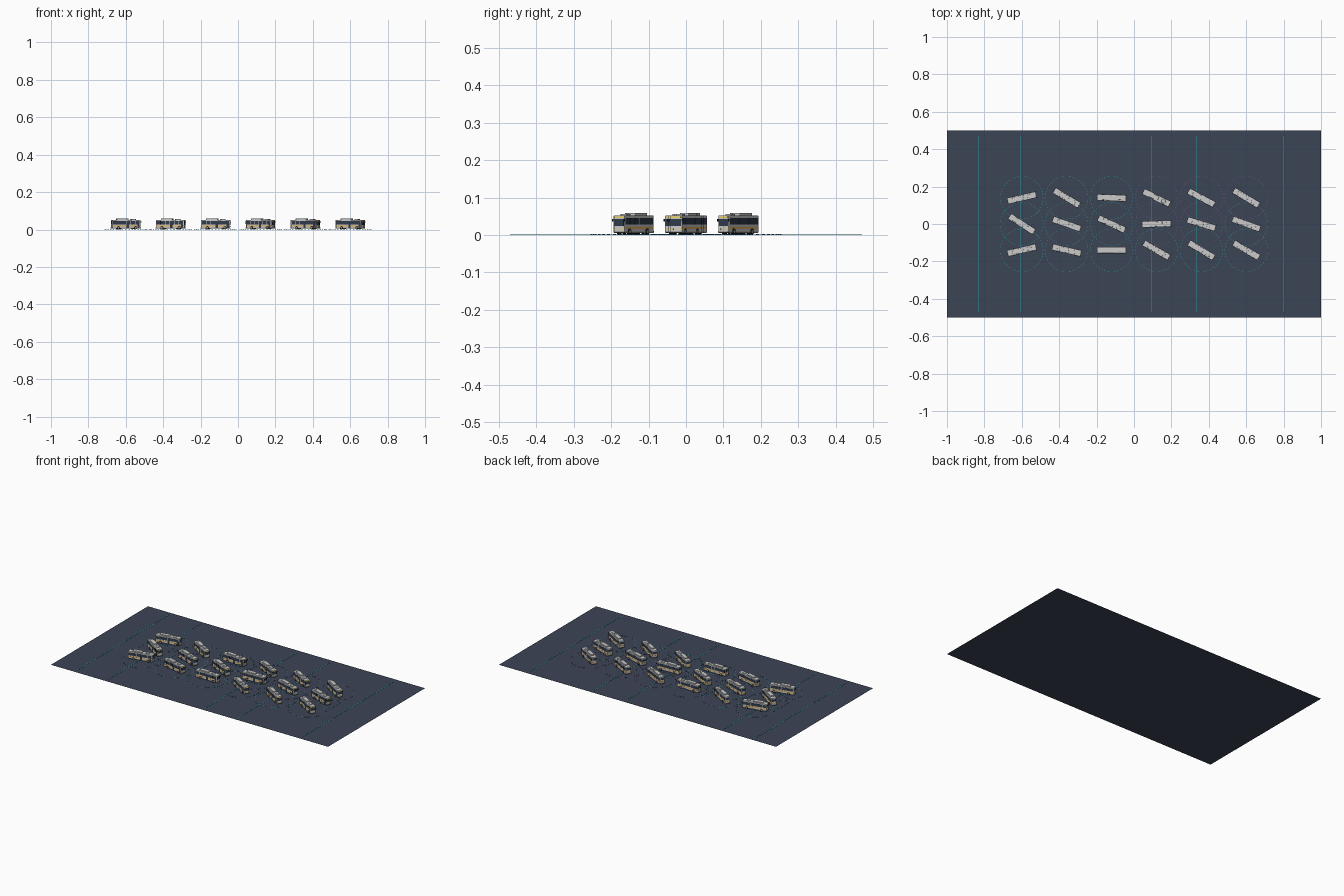
import bpy, bmesh, math
from mathutils import Matrix, Vector

if "Cube" in bpy.data.objects:
    bpy.data.objects.remove(bpy.data.objects["Cube"])


def material(name, rgb):
    m = bpy.data.materials.new(name)
    m.diffuse_color = (*rgb, 1)
    m.use_nodes = True
    m.node_tree.nodes["Principled BSDF"].inputs["Base Color"].default_value = m.diffuse_color
    return m


WHITE = material("white_paint", (0.75, 0.75, 0.73))
GREY = material("grey_trim", (0.35, 0.36, 0.37))
GLASS = material("dark_glass", (0.03, 0.045, 0.07))
AMBER = material("amber_stripe", (0.85, 0.42, 0.05))
YELLOW = material("yellow_sign", (0.9, 0.65, 0.08))
BLACK = material("tyre_black", (0.015, 0.015, 0.018))
SLATE = material("slate_floor", (0.045, 0.058, 0.09))
TEAL = material("teal_mark", (0.02, 0.35, 0.38))
PURPLE = material("purple_mark", (0.22, 0.08, 0.3))


def add_box(bm, x, y, z, sx, sy, sz):
    mat = Matrix.Translation((x, y, z)) @ Matrix.Diagonal((sx, sy, sz, 1))
    return bmesh.ops.create_cube(bm, size=1, matrix=mat)["verts"]


def finish(bm, name, mat):
    me = bpy.data.meshes.new(name)
    bm.to_mesh(me)
    bm.free()
    me.materials.append(mat)
    return me


def boxes(name, mat, items, bevel=0):
    bm = bmesh.new()
    for it in items:
        add_box(bm, *it)
    if bevel:
        bmesh.ops.bevel(bm, geom=bm.edges[:], offset=bevel, segments=2,
                        profile=0.5, affect='EDGES')
    return finish(bm, name, mat)


def wheels(name, mat, radius, width, out):
    bm = bmesh.new()
    for x in (-0.044, 0.05):
        for s in (-1, 1):
            m = (Matrix.Translation((x, s * out, 0.0095))
                 @ Matrix.Rotation(math.pi / 2, 4, 'X'))
            bmesh.ops.create_cone(bm, cap_ends=True, segments=16, radius1=radius,
                                  radius2=radius, depth=width, matrix=m)
    return finish(bm, name, mat)


def place(name, mesh, matrix):
    ob = bpy.data.objects.new(name, mesh)
    ob.matrix_world = matrix
    bpy.context.collection.objects.link(ob)


L, W = 0.155, 0.033
SIDES = (-1, 1)
side = W / 2

# One bus, front toward +x; its part meshes are shared by all copies
parts = [
    boxes("bus_body", WHITE, [(0, 0, 0.0295, L, W, 0.045)], 0.0014),
    boxes("bus_skirt", GREY, [(0, s * side, 0.008, L - 0.006, 0.001, 0.004) for s in SIDES]
          + [(e * L / 2, 0, 0.0085, 0.003, W - 0.002, 0.004) for e in SIDES]),
    boxes("bus_side_windows", GLASS,
          [(-0.062 + i * 0.0245, s * side, 0.0365, 0.023, 0.0012, 0.018)
           for i in range(6) for s in SIDES]),
    boxes("bus_stripe", AMBER,
          [(0, s * side, 0.0195, L - 0.006, 0.0012, 0.005) for s in SIDES]
          + [(-L / 2, 0, 0.0195, 0.0012, W - 0.004, 0.005)]),
    boxes("bus_windshield", GLASS, [(L / 2, 0, 0.034, 0.0014, W - 0.004, 0.019),
                                    (-L / 2, 0, 0.0375, 0.0014, W - 0.008, 0.014)]),
    boxes("bus_destination_sign", YELLOW, [(L / 2, 0, 0.0475, 0.0016, W - 0.006, 0.005)]),
    boxes("bus_lamps", YELLOW,
          [(L / 2, s * 0.011, 0.0155, 0.0016, 0.006, 0.004) for s in SIDES]),
    boxes("bus_doors", GLASS, [(x, -side, 0.019, 0.013, 0.0014, 0.022)
                               for x in (0.066, 0.006)]),
    boxes("bus_roof_unit", WHITE, [(-0.02, 0, 0.055, 0.062, 0.024, 0.008),
                                   (0.042, 0, 0.0535, 0.022, 0.018, 0.005)], 0.001),
    boxes("bus_mirrors", BLACK, [(L / 2 + 0.002, s * (side + 0.001), 0.04, 0.003, 0.002, 0.007)
                                 for s in SIDES]),
    wheels("bus_tyres", BLACK, 0.0085, 0.005, side - 0.0015),
    wheels("bus_hubs", GREY, 0.0045, 0.0012, side + 0.0011),
]


# Dashed turning ring drawn around each bus
def ring(name, mat, radius=0.114, dashes=40):
    bm = bmesh.new()
    for i in range(dashes):
        vs = add_box(bm, radius, 0, 0.0017, 0.002, 0.008, 0.001)
        bmesh.ops.rotate(bm, verts=vs, cent=(0, 0, 0),
                         matrix=Matrix.Rotation(i * math.tau / dashes, 3, 'Z'))
    return finish(bm, name, mat)


rings = {False: ring("teal_ring", TEAL), True: ring("purple_ring", PURPLE)}

# Fleet: headings in degrees, rows from back (+y) to front (-y)
headings = [[13, -31, -2, -26, -28, -31],
            [-33, -19, -25, 2, -17, -20],
            [13, -13, 0, -30, -31, -30]]
purple = {(0, 4), (0, 5), (0, 3), (1, 3), (1, 4)}
for r, row in enumerate(headings):
    for c, deg in enumerate(row):
        pos = Matrix.Translation((-0.6 + 0.24 * c, 0.14 - 0.14 * r, 0))
        turn = pos @ Matrix.Rotation(math.radians(deg), 4, 'Z')
        tag = f"_{r + 1}_{c + 1}"
        for me in parts:
            place(me.name + tag, me, turn)
        place("turning_ring" + tag, rings[(r, c) in purple], pos)

# Thin floor sheet and lane lines
bm = bmesh.new()
bmesh.ops.create_grid(bm, x_segments=1, y_segments=1, size=1,
                      matrix=Matrix.Diagonal((1, 0.5, 1, 1)))
place("floor", finish(bm, "floor", SLATE), Matrix())
for i, x in enumerate((-0.83, -0.605, 0.095, 0.333, 0.797)):
    place(f"lane_line_{i + 1}",
          boxes("lane_line", TEAL, [(x, 0, 0.0007, 0.003, 0.94, 0.001)]), Matrix())
